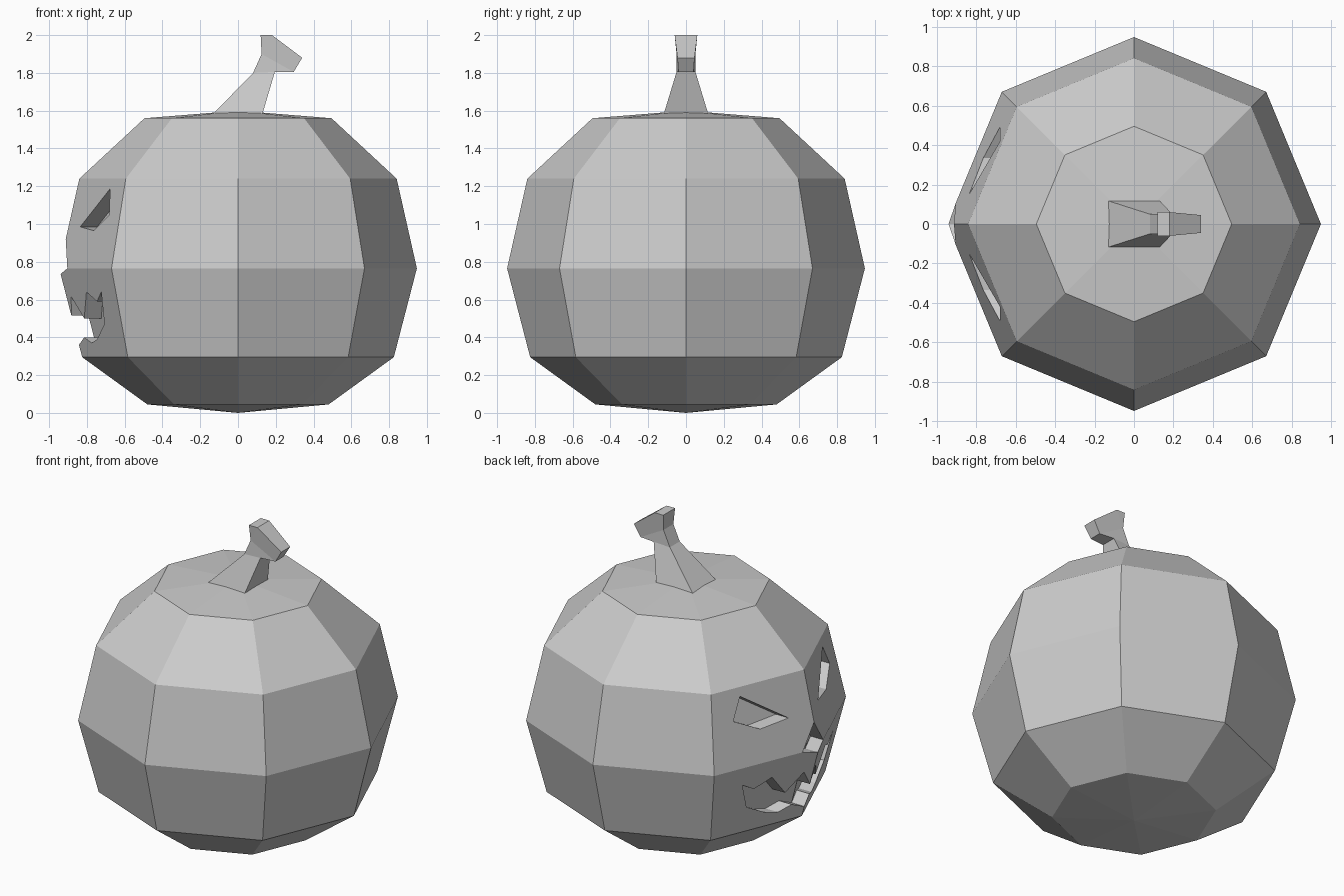
import bpy, bmesh
from math import cos, sin, pi

if "Cube" in bpy.data.objects:
    bpy.data.objects.remove(bpy.data.objects["Cube"])


def finish(bm, name):
    bmesh.ops.recalc_face_normals(bm, faces=bm.faces[:])
    me = bpy.data.meshes.new(name)
    bm.to_mesh(me)
    bm.free()
    ob = bpy.data.objects.new(name, me)
    bpy.context.collection.objects.link(ob)
    return ob


def lathe(name, rings, low, high, sides=8):
    """Faceted round body: (radius, z) rings closed by a pole at each end."""
    bm = bmesh.new()
    loops = [[bm.verts.new((r * cos(2 * pi * i / sides), r * sin(2 * pi * i / sides), z))
              for i in range(sides)] for r, z in rings]
    bottom, top = bm.verts.new((0, 0, low)), bm.verts.new((0, 0, high))
    for i in range(sides):
        j = (i + 1) % sides
        for a, b in zip(loops, loops[1:]):
            bm.faces.new((a[i], a[j], b[j], b[i]))
        bm.faces.new((bottom, loops[0][j], loops[0][i]))
        bm.faces.new((top, loops[-1][i], loops[-1][j]))
    return finish(bm, name)


def subtract(ob, cutter):
    mod = ob.modifiers.new("carve", 'BOOLEAN')
    mod.operation = 'DIFFERENCE'
    mod.solver = 'EXACT'
    mod.object = cutter
    cutter.hide_render = True


def mirrored(half):
    """Close a half outline whose first and last points lie on y = 0."""
    return half + [(-y, z) for y, z in half[-2:0:-1]]


# Pumpkin body, and a slightly smaller core that sets the carving depth
rings = [(0.48, 0.045), (0.825, 0.295), (0.947, 0.765), (0.84, 1.24), (0.495, 1.56)]
body = lathe("pumpkin_body", rings, 0.0, 1.6)
core = lathe("carving_core", [(r - 0.09, z) for r, z in rings], 0.08, 1.52)

# Face outlines in (y, z), carved on the -x side
eye = [(0.15, 0.985), (0.42, 1.185), (0.49, 1.05), (0.335, 0.965)]
nose = mirrored([(0, 0.92), (0.105, 0.765), (0, 0.735)])
mouth = mirrored([(0, 0.515), (0.06, 0.615), (0.155, 0.5), (0.27, 0.64), (0.375, 0.59),
                  (0.46, 0.64), (0.395, 0.47), (0.25, 0.39), (0.17, 0.37),
                  (0.09, 0.4), (0, 0.36)])
bm = bmesh.new()
for outline in (eye, [(-y, z) for y, z in eye], nose, mouth):
    a = [bm.verts.new((-1.2, y, z)) for y, z in outline]
    b = [bm.verts.new((-0.45, y, z)) for y, z in outline]
    bm.faces.new(a)
    bm.faces.new(b[::-1])
    for i in range(len(a)):
        j = (i + 1) % len(a)
        bm.faces.new((a[j], a[i], b[i], b[j]))
cutter = finish(bm, "face_cutter")
subtract(cutter, core)
subtract(body, cutter)

# Bent stem: side outline points as (x, z, half width)
stem = [(-0.13, 1.585, 0.117), (0.08, 1.80, 0.05), (0.125, 1.90, 0.05), (0.12, 2.0, 0.06),
        (0.18, 2.0, 0.06), (0.34, 1.88, 0.045), (0.295, 1.805, 0.04),
        (0.195, 1.805, 0.05), (0.13, 1.585, 0.117)]
bm = bmesh.new()
near = [bm.verts.new((x, -w, z)) for x, z, w in stem]
far = [bm.verts.new((x, w, z)) for x, z, w in stem]
for i in range(len(stem)):
    j = (i + 1) % len(stem)
    bm.faces.new((near[i], near[j], far[j], far[i]))
for side in (near, far):
    for ids in ((0, 1, 7, 8), (1, 2, 6, 7), (2, 3, 4), (2, 4, 5, 6)):
        bm.faces.new([side[k] for k in ids])
finish(bm, "stem")
